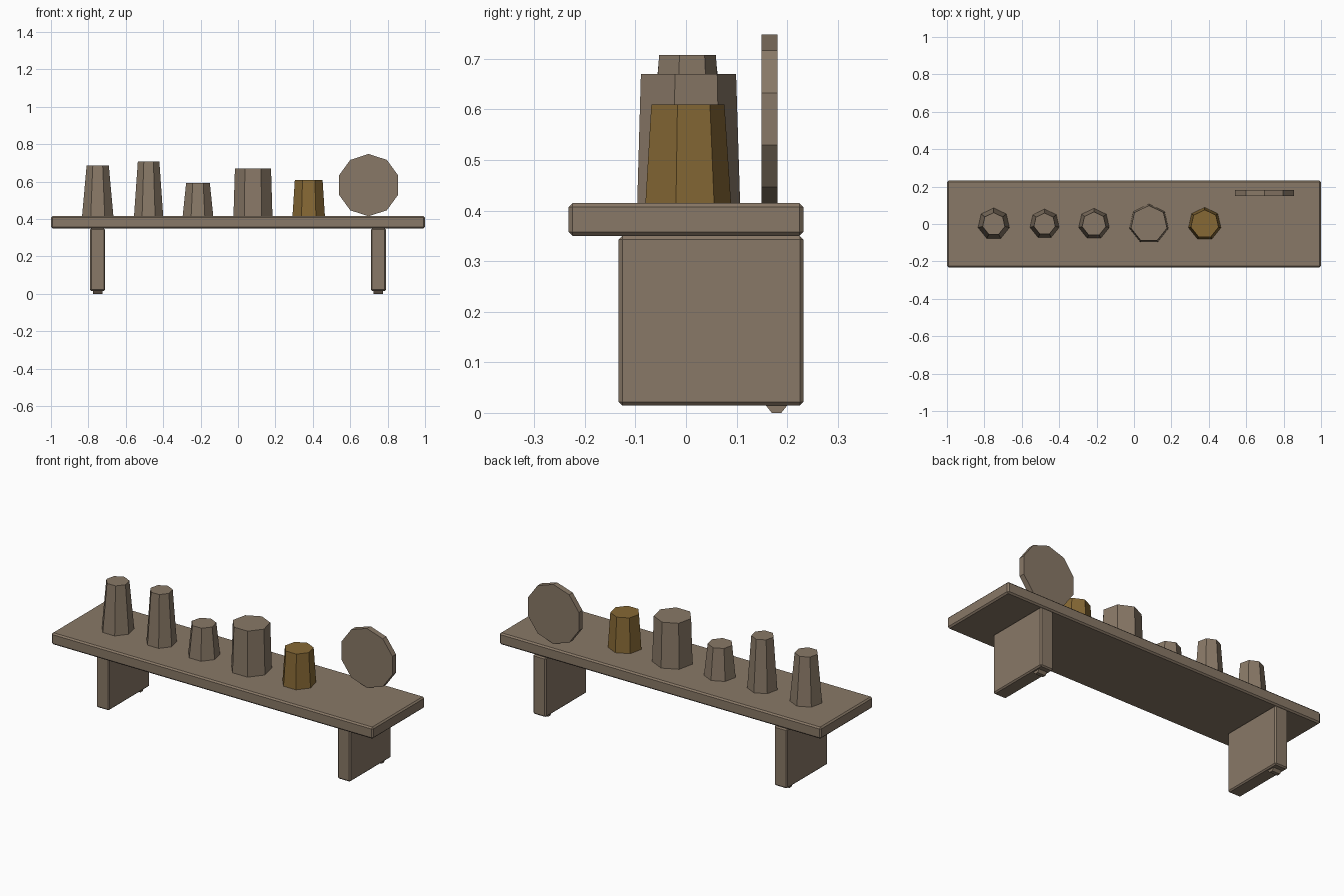
import bpy
from math import pi

cube = bpy.data.objects.get("Cube")
if cube:
    bpy.data.objects.remove(cube, do_unlink=True)


def material(name, rgb):
    m = bpy.data.materials.new(name)
    m.use_nodes = True
    color = (*rgb, 1)
    m.diffuse_color = color
    m.node_tree.nodes["Principled BSDF"].inputs["Base Color"].default_value = color
    return m


WOOD = material("weathered brown", (0.25, 0.19, 0.135))
AMBER = material("amber", (0.24, 0.14, 0.035))


def finish(name, mat):
    obj = bpy.context.object
    obj.name = name
    obj.data.materials.append(mat)
    return obj


def box(name, low, high, bevel):
    center = [(a + b) / 2 for a, b in zip(low, high)]
    bpy.ops.mesh.primitive_cube_add(size=1, location=center)
    obj = finish(name, WOOD)
    obj.scale = [b - a for a, b in zip(low, high)]
    bpy.ops.object.transform_apply(location=False, rotation=False, scale=True)
    mod = obj.modifiers.new("chamfer", "BEVEL")
    mod.width = bevel
    mod.segments = 1


# Shelf board
TOP = 0.415
box("shelf_board", (-1, -0.232, 0.35), (1, 0.232, TOP), 0.008)

# Brackets, each with a small peg showing under its rear edge
for side, x in (("left", 0.75), ("right", -0.75)):
    box(side + "_bracket", (x - 0.04, -0.133, 0.015), (x + 0.04, 0.232, 0.35), 0.007)
    bpy.ops.mesh.primitive_cylinder_add(
        vertices=7, radius=0.022, depth=0.05,
        location=(x, 0.179, 0.02), rotation=(pi / 2, 0, pi / 2))
    finish(side + "_bracket_peg", WOOD)

# Tapered seven-sided jars: x, base radius, top radius, top height
jars = [
    ("tall_jar", -0.75, 0.086, 0.061, 0.685, WOOD),
    ("slim_jar", -0.478, 0.080, 0.059, 0.708, WOOD),
    ("short_jar", -0.214, 0.084, 0.065, 0.592, WOOD),
    ("wide_jar", 0.08, 0.107, 0.099, 0.67, WOOD),
    ("amber_jar", 0.378, 0.089, 0.076, 0.61, AMBER),
]
for name, x, base, top, z, mat in jars:
    bpy.ops.mesh.primitive_cone_add(
        vertices=7, radius1=base, radius2=top, depth=z - TOP,
        location=(x, 0, (z + TOP) / 2))
    finish(name, mat)

# Ten-sided plate standing upright near the back
bpy.ops.mesh.primitive_cylinder_add(
    vertices=10, radius=0.1665, depth=0.032,
    location=(0.698, 0.165, 0.5815), rotation=(pi / 2, 0, 0))
finish("display_plate", WOOD)
